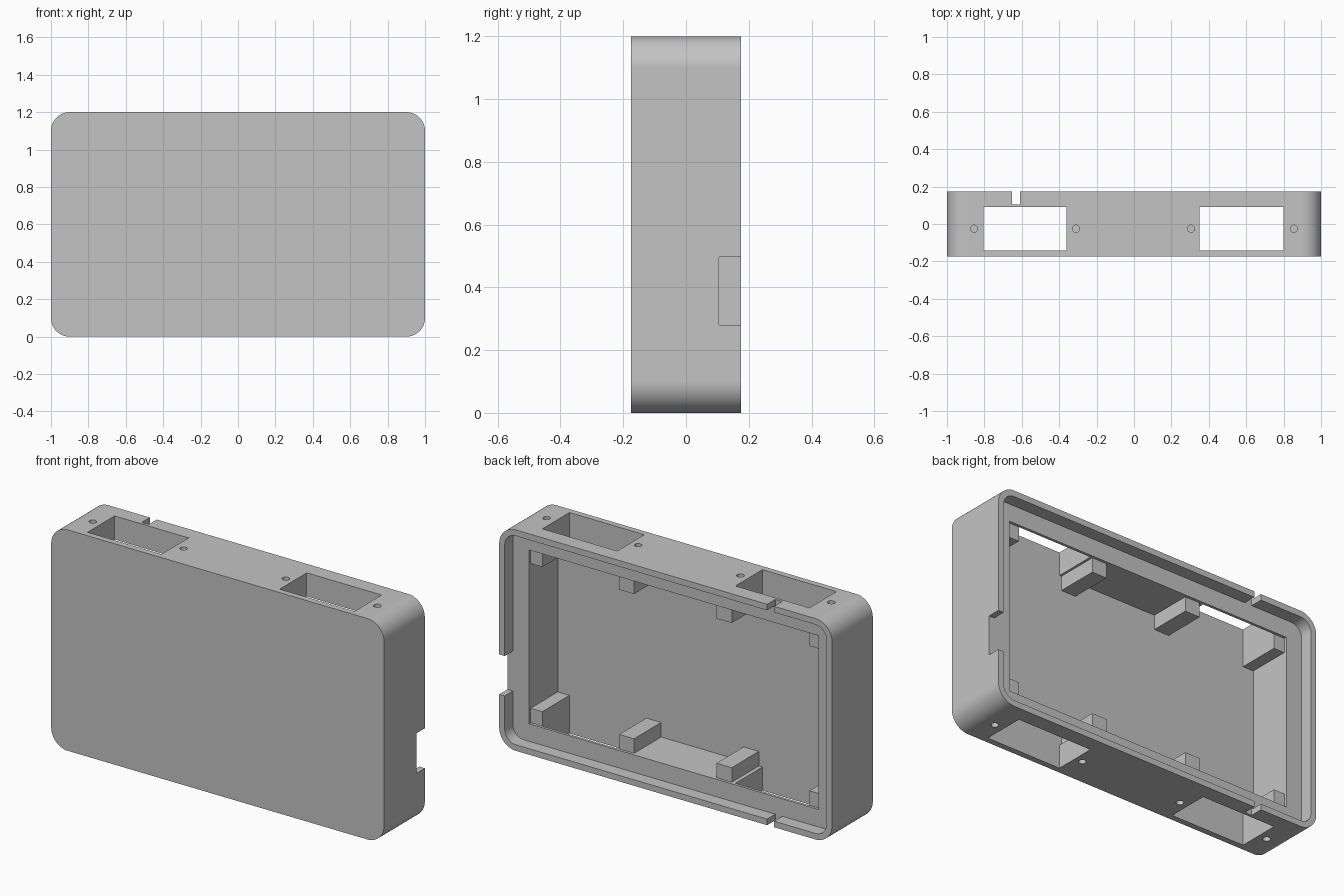
import bpy, bmesh, math
from mathutils import Vector

cube = bpy.data.objects.get("Cube")
if cube:
    bpy.data.objects.remove(cube, do_unlink=True)

# Overall sizes
W, H, D = 1.0, 1.2, 0.175          # half width, height, half depth
RIM, LEDGE_Y, FLOOR_Y = 0.033, 0.105, -0.142
CAV_X, CAV_Z = 0.87, 0.128         # cavity half width, wall height
WIN_Y = 0.09                       # back edge of the windows
WINDOWS = [(-0.805, -0.36), (0.35, 0.80)]
HOLES = [-0.855, -0.31, 0.305, 0.855]

grey = bpy.data.materials.new("plain_grey")
grey.use_nodes = True
grey.diffuse_color = (0.55, 0.55, 0.55, 1)
grey.node_tree.nodes["Principled BSDF"].inputs["Base Color"].default_value = (0.55, 0.55, 0.55, 1)


def add_object(name, bm):
    bmesh.ops.recalc_face_normals(bm, faces=bm.faces)
    mesh = bpy.data.meshes.new(name)
    bm.to_mesh(mesh)
    bm.free()
    mesh.materials.append(grey)
    obj = bpy.data.objects.new(name, mesh)
    bpy.context.collection.objects.link(obj)
    return obj


def prism(name, profile, offset):
    """Extrude a flat outline along an offset."""
    bm = bmesh.new()
    face = bm.faces.new([bm.verts.new(p) for p in profile])
    ext = bmesh.ops.extrude_face_region(bm, geom=[face])
    verts = [g for g in ext["geom"] if isinstance(g, bmesh.types.BMVert)]
    bmesh.ops.translate(bm, verts=verts, vec=Vector(offset))
    return add_object(name, bm)


def rounded_block(name, inset, radius, y0, y1, steps=16):
    pts = []
    hx, hz = W - inset - radius, H / 2 - inset - radius
    for q, (sx, sz) in enumerate([(1, 1), (-1, 1), (-1, -1), (1, -1)]):
        for i in range(steps + 1):
            a = (q + i / steps) * math.pi / 2
            pts.append((sx * hx + radius * math.cos(a), y0,
                        H / 2 + sz * hz + radius * math.sin(a)))
    return prism(name, pts, (0, y1 - y0, 0))


def box(name, x, y, z):
    pts = [(x[0], y[0], z[0]), (x[1], y[0], z[0]), (x[1], y[1], z[0]), (x[0], y[1], z[0])]
    return prism(name, pts, (0, 0, z[1] - z[0]))


def peg(name, x, y, r, z0, z1, sides=24):
    pts = [(x + r * math.cos(2 * math.pi * i / sides),
            y + r * math.sin(2 * math.pi * i / sides), z0) for i in range(sides)]
    return prism(name, pts, (0, 0, z1 - z0))


def combine(target, tool, operation):
    tool.hide_render = True
    mod = target.modifiers.new(tool.name, "BOOLEAN")
    mod.operation, mod.solver, mod.object = operation, "EXACT", tool
    bpy.context.view_layer.objects.active = target
    bpy.ops.object.modifier_apply(modifier=mod.name)
    bpy.data.objects.remove(tool, do_unlink=True)


# Rounded case with a stepped opening at the back
case = rounded_block("case", 0, 0.1, -D, D)
combine(case, rounded_block("recess", RIM, 0.1 - RIM, LEDGE_Y, D + 0.1), "DIFFERENCE")
combine(case, box("cavity", (-CAV_X, CAV_X), (FLOOR_Y, D + 0.1), (CAV_Z, H - CAV_Z)), "DIFFERENCE")

# Screw posts along the top and bottom walls
for x0, x1 in [(-0.9, -0.805), (-0.338, -0.247), (0.249, 0.338), (0.80, 0.9)]:
    for z in [(0.06, 0.207), (H - 0.207, H - 0.06)]:
        combine(case, box("post", (x0, x1), (FLOOR_Y - 0.01, WIN_Y), z), "UNION")

# Windows through the top and bottom
for x in WINDOWS:
    combine(case, box("window", x, (FLOOR_Y, WIN_Y), (-0.1, H + 0.1)), "DIFFERENCE")

# Blind screw holes beside the windows
for x in HOLES:
    for z0, z1 in [(-0.1, 0.15), (H - 0.15, H + 0.1)]:
        combine(case, peg("screw_hole", x, -0.025, 0.019, z0, z1), "DIFFERENCE")

# Rim slots at top and bottom, and the side notch
combine(case, box("rim_slot", (-0.652, -0.61), (LEDGE_Y, D + 0.1), (-0.1, H + 0.1)), "DIFFERENCE")
combine(case, box("side_notch", (0.9, 1.1), (LEDGE_Y, D + 0.1), (0.28, 0.497)), "DIFFERENCE")

# Smooth the rounded corners, keep the edges crisp
bpy.ops.object.select_all(action="DESELECT")
case.select_set(True)
bpy.context.view_layer.objects.active = case
bpy.ops.object.shade_smooth_by_angle(angle=math.radians(30))
weighted = case.modifiers.new("weighted_normals", "WEIGHTED_NORMAL")
weighted.keep_sharp = True
